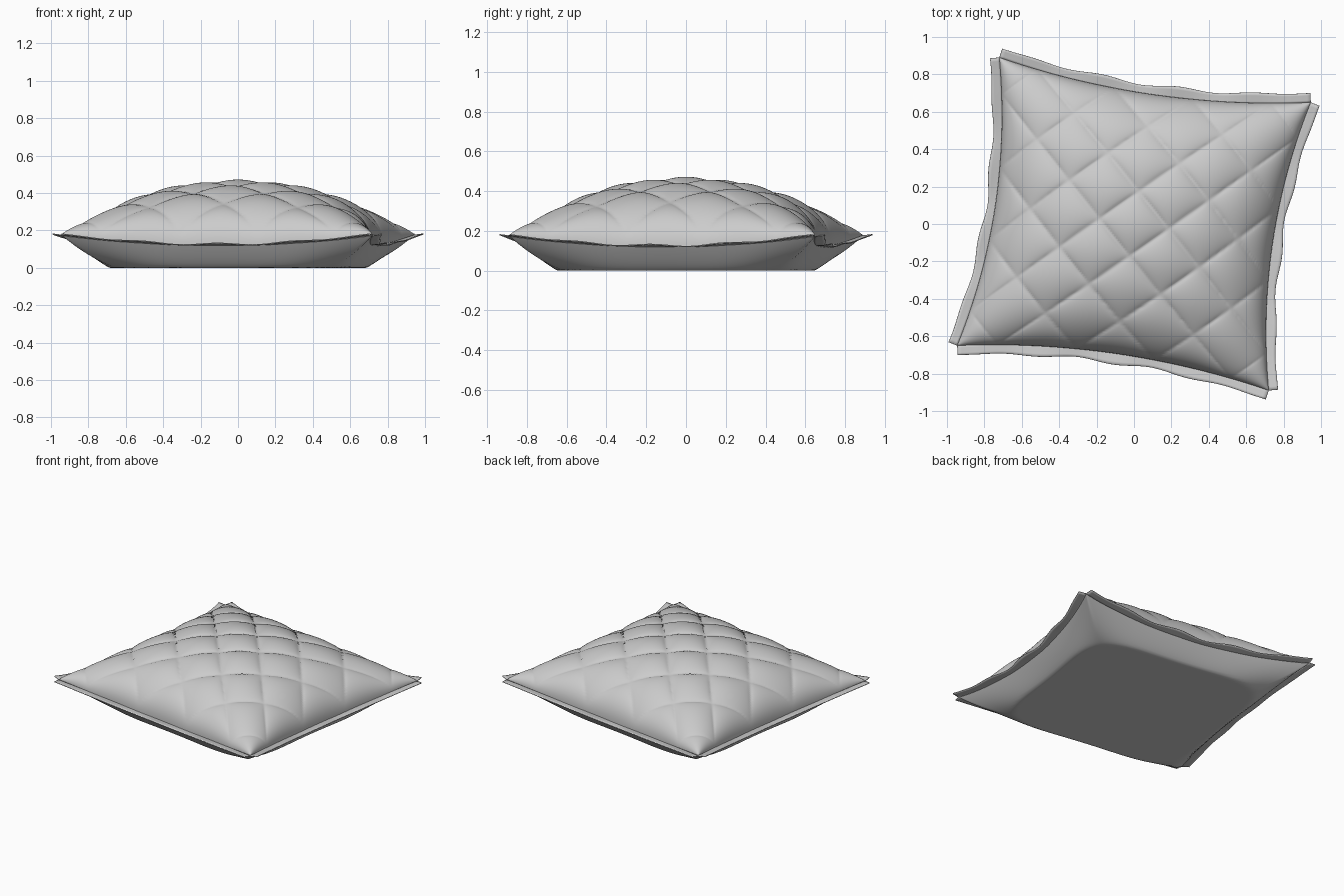
import bpy, math
from mathutils import Vector

if "Cube" in bpy.data.objects:
    bpy.data.objects.remove(bpy.data.objects["Cube"], do_unlink=True)

fabric = bpy.data.materials.new("grey fabric")
fabric.use_nodes = True
grey = (0.6, 0.6, 0.6, 1)
fabric.diffuse_color = grey
fabric.node_tree.nodes["Principled BSDF"].inputs["Base Color"].default_value = grey

# Half-edge vectors of the slightly skewed cushion outline
SIDE = Vector((0.8325, -0.12))
UP = Vector((0.1125, 0.77))


def plan(u, v):
    """Square coordinates to plan position, with edges pinched inwards."""
    return SIDE * u * (1 - 0.11 * (1 - v * v)) + UP * v * (1 - 0.10 * (1 - u * u))


def seam_height(u, v):
    return 0.12 + 0.055 * (u * v) ** 2


def quilt(u, v):
    """Puffed diamonds between two families of diagonal stitch lines."""
    a = abs(math.cos(math.pi * (u + v) * 2))
    b = abs(math.cos(math.pi * (v - u) * 2))
    return (a * b) ** 0.45


def top_point(u, v):
    edge = max(0, (1 - u * u) * (1 - v * v))
    z = seam_height(u, v) + 0.318 * edge ** 0.45
    z += 0.034 * quilt(u, v) * edge ** 0.3
    return (*plan(u, v), z)


def bottom_point(u, v):
    s = max(abs(u), abs(v), 1e-6)
    m = (u ** 4 + v ** 4) ** 0.25
    flat = 0.85
    t = max(0, (m - flat) / (m / s - flat)) if m > flat else 0
    return (*plan(u, v), seam_height(u, v) * min(t, 1) ** 1.25)


def build(name, point, nu, nv, flip=False):
    """Grid surface from a function of two parameters in -1..1."""
    verts = [point(i / nu * 2 - 1, j / nv * 2 - 1)
             for j in range(nv + 1) for i in range(nu + 1)]
    faces = []
    for j in range(nv):
        for i in range(nu):
            k = j * (nu + 1) + i
            f = (k, k + 1, k + nu + 2, k + nu + 1)
            faces.append(f[::-1] if flip else f)
    mesh = bpy.data.meshes.new(name)
    mesh.from_pydata(verts, [], faces)
    mesh.materials.append(fabric)
    mesh.polygons.foreach_set("use_smooth", [True] * len(faces))
    obj = bpy.data.objects.new(name, mesh)
    bpy.context.collection.objects.link(obj)
    return obj


def ease(s):
    """Packs grid lines closer together near the rim."""
    return math.sin(s * math.pi / 2)


# Cushion body
build("quilted_top", lambda s, t: top_point(ease(s), ease(t)), 200, 200)
build("cushion_base", lambda s, t: bottom_point(ease(s), ease(t)), 80, 80, True)


# Thin loose flange along each edge, open at the corners
def flange_point(turn):
    def rim(t):
        return [(t, -1), (1, t), (-t, 1), (-1, -t)][turn]

    def point(t, w):
        u, v = rim(t)
        tangent = plan(*rim(t + 0.01)) - plan(*rim(t - 0.01))
        out = Vector((tangent.y, -tangent.x)).normalized()
        wave = math.cos(4 * math.pi * t + turn) * (1 - t * t)
        reach = 0.05 + 0.009 * wave
        k = (w + 1) / 2
        p = plan(u, v) + out * (reach * k - 0.012 * (1 - k) * (1 - t * t))
        return (*p, seam_height(u, v) + k * 0.006 * (1 + wave))
    return point


for turn, name in enumerate(["front", "left", "back", "right"]):
    flange = build(name + "_flange", flange_point(turn), 80, 4, True)
    solid = flange.modifiers.new("cloth thickness", "SOLIDIFY")
    solid.thickness = 0.006
    solid.offset = 0
